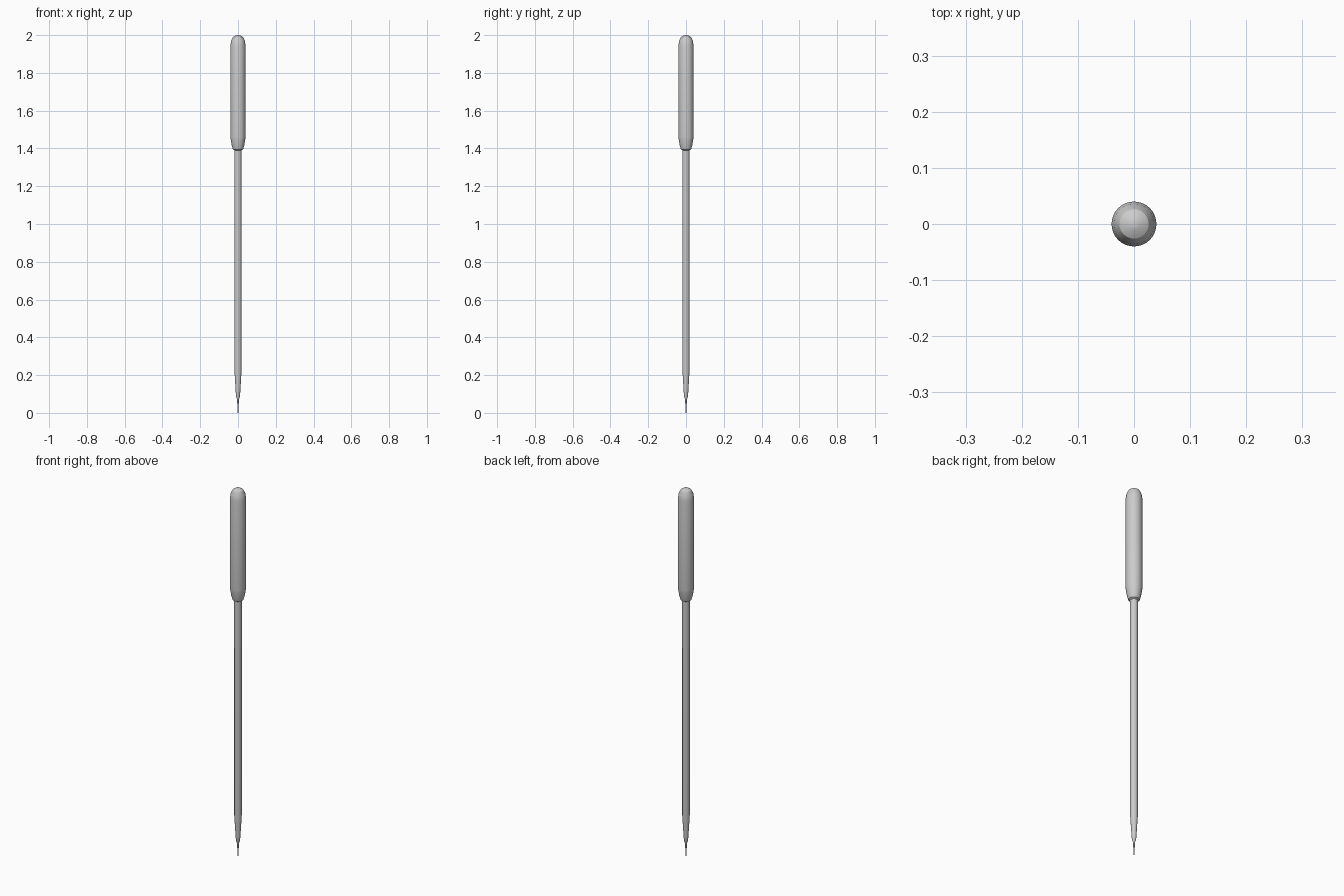
import bpy, bmesh, math

if "Cube" in bpy.data.objects:
    bpy.data.objects.remove(bpy.data.objects["Cube"])

SIDES = 32


def lathe(name, profile):
    """Spin a (radius, height) profile round z and cap its ends."""
    bm = bmesh.new()
    rings = []
    for r, z in profile:
        rings.append([bm.verts.new((r * math.cos(2 * math.pi * i / SIDES),
                                    r * math.sin(2 * math.pi * i / SIDES), z))
                      for i in range(SIDES)])
    for a, b in zip(rings, rings[1:]):
        for i in range(SIDES):
            j = (i + 1) % SIDES
            bm.faces.new((a[i], a[j], b[j], b[i]))
    bm.faces.new(rings[0][::-1])
    bm.faces.new(rings[-1])
    mesh = bpy.data.meshes.new(name)
    bm.to_mesh(mesh)
    bm.free()
    obj = bpy.data.objects.new(name, mesh)
    bpy.context.collection.objects.link(obj)
    bpy.ops.object.select_all(action='DESELECT')
    obj.select_set(True)
    bpy.context.view_layer.objects.active = obj
    bpy.ops.object.shade_smooth_by_angle(angle=math.radians(25))
    return obj


# Rounded grip with a tapered collar below
lathe("handle", [(0.019, 1.39), (0.027, 1.395), (0.033, 1.415), (0.039, 1.45),
                 (0.04, 1.46), (0.04, 1.945), (0.036, 1.97), (0.026, 1.99),
                 (0.011, 1.999), (0.003, 2.0)])

# Long rod narrowing towards the tip
lathe("shaft", [(0.005, 0.07), (0.010, 0.085), (0.012, 0.11),
                (0.0185, 0.22), (0.0185, 1.40)])

# Fine needle point
lathe("needle_tip", [(0.0015, 0.0), (0.003, 0.03), (0.0055, 0.08)])
